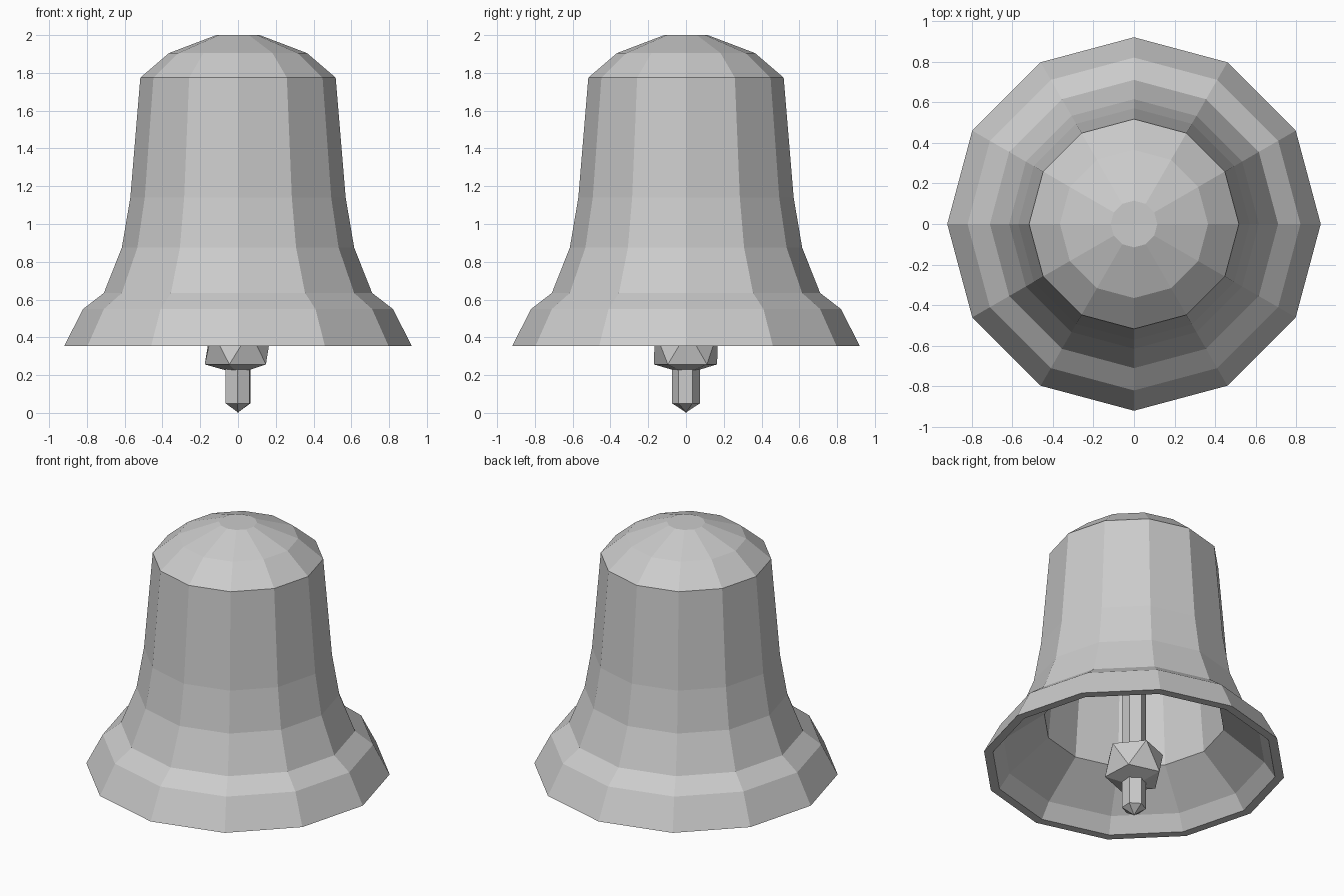
import bpy, bmesh
from math import cos, sin, radians, tau

if "Cube" in bpy.data.objects:
    bpy.data.objects.remove(bpy.data.objects["Cube"])


def finish(bm, name):
    bmesh.ops.recalc_face_normals(bm, faces=bm.faces)
    mesh = bpy.data.meshes.new(name)
    bm.to_mesh(mesh)
    bm.free()
    obj = bpy.data.objects.new(name, mesh)
    bpy.context.collection.objects.link(obj)
    return obj


def lathe(name, profile, sides, turn=0.0):
    """Revolve (radius, z) points into flat-sided rings, closing both ends."""
    bm = bmesh.new()
    rings = []
    for r, z in profile:
        rings.append([bm.verts.new((r * cos(turn + tau * i / sides),
                                    r * sin(turn + tau * i / sides), z))
                      for i in range(sides)])
    for a, b in zip(rings, rings[1:]):
        for i in range(sides):
            j = (i + 1) % sides
            bm.faces.new((a[i], a[j], b[j], b[i]))
    bm.faces.new(rings[0])
    bm.faces.new(rings[-1])
    return finish(bm, name)


# Bell shell: outer crown down to the lip, then back up the inside
outer = [(0.115, 2.0), (0.365, 1.905), (0.517, 1.775), (0.57, 1.14),
         (0.615, 0.875), (0.71, 0.635), (0.82, 0.55), (0.92, 0.355)]
inner = [(0.865, 0.355), (0.80, 0.45), (0.55, 0.65), (0.46, 1.72), (0.30, 1.85)]
lathe("bell_shell", outer + inner, 12)

# Clapper rod: six-sided, pointed at the bottom
lathe("clapper_rod", [(0.073, 1.87), (0.073, 0.05), (0.004, 0.005), (0.002, 0.0)],
      6, radians(27))

# Clapper ball: twenty-faced ball with flattened poles
bm = bmesh.new()
bmesh.ops.create_icosphere(bm, subdivisions=1, radius=0.197)
for v in bm.verts:
    v.co.z = max(-0.138, min(0.138, v.co.z))
ball = finish(bm, "clapper_ball")
ball.location.z = 0.345
ball.rotation_euler.z = radians(3)
